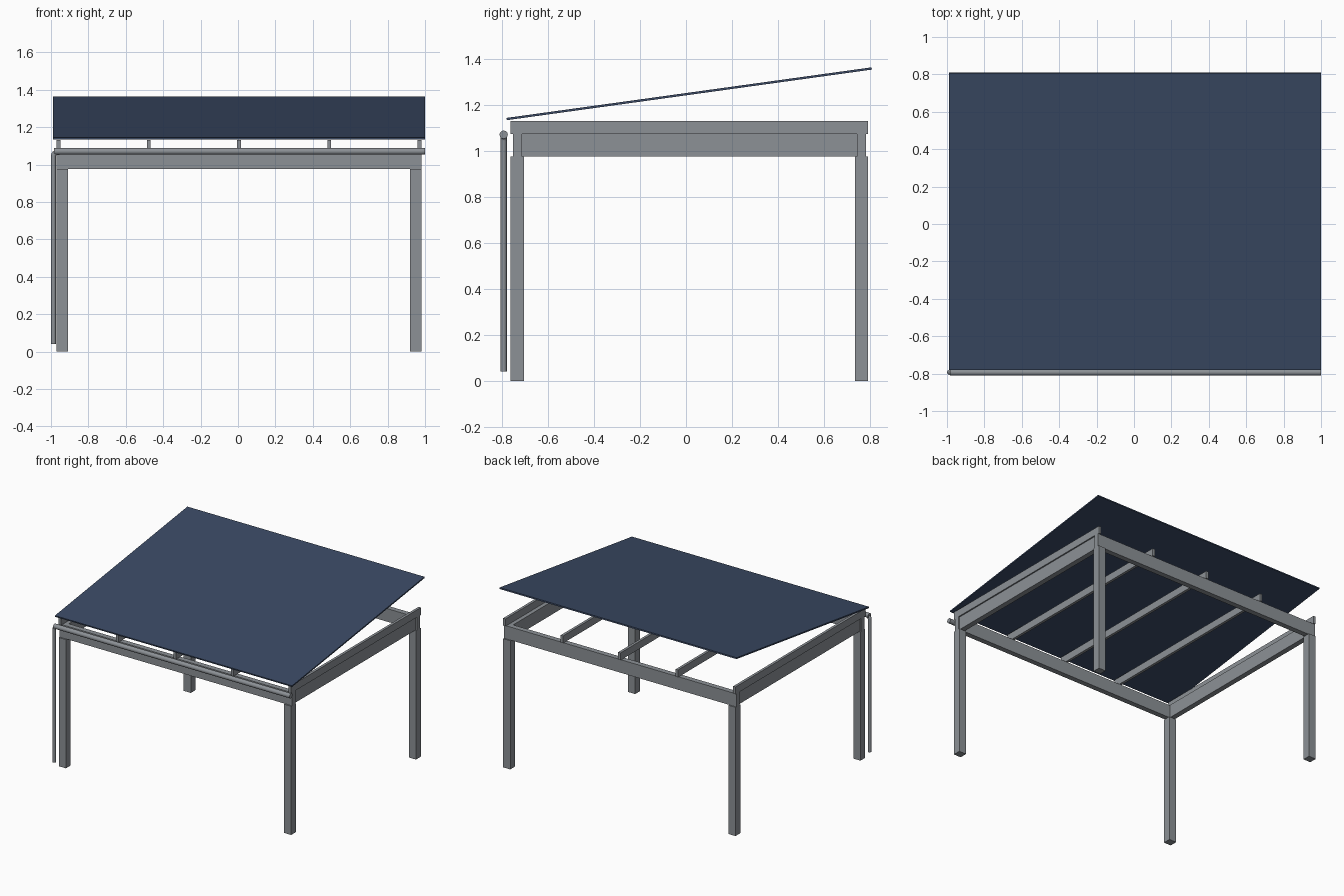
import bpy, math
from mathutils import Vector

if "Cube" in bpy.data.objects:
    bpy.data.objects.remove(bpy.data.objects["Cube"])


def material(name, color):
    m = bpy.data.materials.new(name)
    m.diffuse_color = (*color, 1)
    m.use_nodes = True
    m.node_tree.nodes["Principled BSDF"].inputs["Base Color"].default_value = m.diffuse_color
    return m


GREY = material("grey_metal", (0.263, 0.283, 0.305))
NAVY = material("navy_panel", (0.043, 0.068, 0.128))
CX = 0.005  # frame centre in x


def box(name, x0, x1, y0, y1, z0, z1, mat=GREY):
    bpy.ops.mesh.primitive_cube_add(size=1, location=((x0 + x1) / 2, (y0 + y1) / 2, (z0 + z1) / 2))
    o = bpy.context.object
    o.name = name
    o.scale = (x1 - x0, y1 - y0, z1 - z0)
    o.data.materials.append(mat)
    return o


# posts
for side, x in (("left", CX - 0.945), ("right", CX + 0.945)):
    for end, y in (("front", -0.734), ("back", 0.763)):
        box(f"{end}_{side}_post", x - 0.03, x + 0.03, y - 0.029, y + 0.029, 0, 0.976)
    # side beams, centred on the posts
    box(f"{side}_beam", x - 0.02, x + 0.02, -0.713, 0.743, 0.976, 1.075)

# front and back beams
for end, y in (("front", -0.733), ("back", 0.763)):
    box(f"{end}_beam", CX - 0.975, CX + 0.975, y - 0.02, y + 0.02, 0.976, 1.075)

# rafters on top of the beams
for i in range(5):
    x = CX + (i - 2) * 0.4825
    box(f"rafter_{i + 1}", x - 0.01, x + 0.01, -0.764, 0.792, 1.075, 1.131)

# sloping roof panel
a, b = Vector((0, -0.78, 1.139)), Vector((0, 0.808, 1.359))
d = b - a
panel = box("roof_panel", -0.99, 1.0, -d.length / 2, d.length / 2, -0.005, 0.005, NAVY)
panel.location = (0.005, (a.y + b.y) / 2, (a.z + b.z) / 2)
panel.rotation_euler.x = math.atan2(d.z, d.y)

# gutter pipe
bpy.ops.mesh.primitive_cylinder_add(vertices=16, radius=0.018, depth=1.985,
                                    location=(0.0075, -0.793, 1.071),
                                    rotation=(0, math.pi / 2, 0))
gutter = bpy.context.object
gutter.name = "gutter"
gutter.data.materials.append(GREY)
bpy.ops.object.shade_smooth_by_angle()

# downpipe with rounded elbow
curve = bpy.data.curves.new("downpipe", 'CURVE')
curve.dimensions = '3D'
curve.bevel_depth = 0.0135
curve.bevel_resolution = 2
curve.use_fill_caps = True
pts = [(-0.955, 1.066)]
for k in range(5):
    t = math.radians(90 + k * 22.5)
    pts.append((-0.9665 + 0.02 * math.cos(t), 1.046 + 0.02 * math.sin(t)))
pts.append((-0.9865, 0.04))
s = curve.splines.new('POLY')
s.points.add(len(pts) - 1)
for p, (x, z) in zip(s.points, pts):
    p.co = (x, -0.793, z, 1)
curve.materials.append(GREY)
bpy.context.collection.objects.link(bpy.data.objects.new("downpipe", curve))
